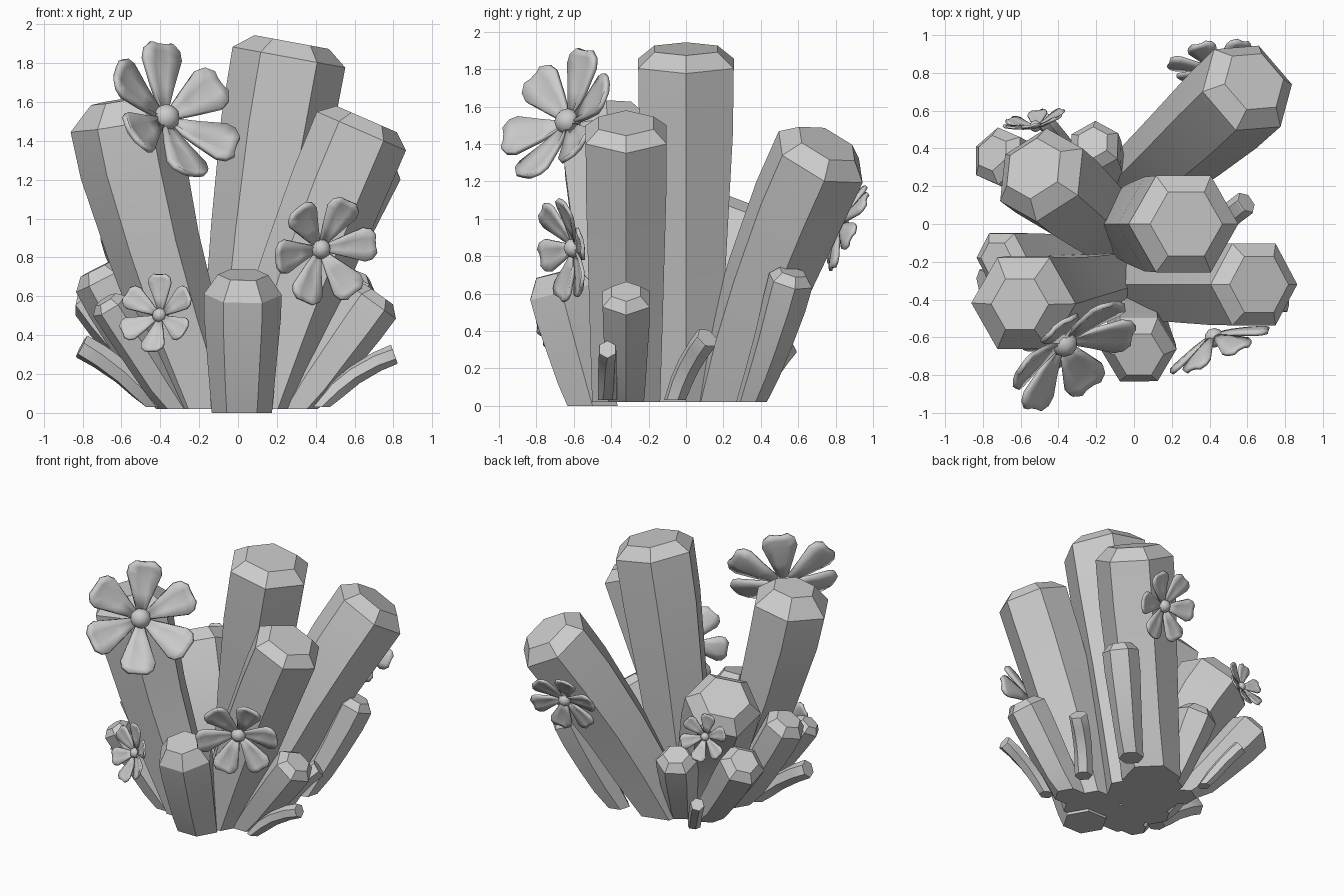
import bpy, bmesh, math
from mathutils import Vector as V

if "Cube" in bpy.data.objects:
    bpy.data.objects.remove(bpy.data.objects["Cube"])


def finish(name, bm):
    bmesh.ops.recalc_face_normals(bm, faces=bm.faces[:])
    me = bpy.data.meshes.new(name)
    bm.to_mesh(me)
    bm.free()
    ob = bpy.data.objects.new(name, me)
    bpy.context.collection.objects.link(ob)
    bpy.ops.object.select_all(action='DESELECT')
    ob.select_set(True)
    bpy.context.view_layer.objects.active = ob
    bpy.ops.object.shade_smooth_by_angle(angle=math.radians(25))
    return ob


def crystal(name, base, end, r0, r1, phase=0, ctrl=None, cap=0.4, cap_r=0.62):
    """Six-sided prism swept along a curve, flaring upward, with a bevelled flat tip."""
    a, e = V(base), V(end)
    c = V(ctrl) if ctrl else (a + e) / 2
    ref = V((math.cos(math.radians(phase)), math.sin(math.radians(phase)), 0))
    bm = bmesh.new()
    rings = []

    def ring(p, t, r):
        u = (ref - t * ref.dot(t)).normalized()
        v = t.cross(u)
        rings.append([bm.verts.new(p + (u * math.cos(k * math.pi / 3) +
                                        v * math.sin(k * math.pi / 3)) * r) for k in range(6)])

    ring(a, V((0, 0, 1)), r0)
    for s in (0.25, 0.5, 0.8, 1.0):
        p = a * (1 - s) ** 2 + c * 2 * s * (1 - s) + e * s * s
        t = ((c - a) * (1 - s) + (e - c) * s).normalized()
        ring(p, t, r0 + (r1 - r0) * min(1, s / 0.85))
    ring(e + t * r1 * cap, t, r1 * cap_r)
    for lo, hi in zip(rings, rings[1:]):
        for k in range(6):
            j = (k + 1) % 6
            bm.faces.new((lo[k], lo[j], hi[j], hi[k]))
    bm.faces.new(rings[0][::-1])
    bm.faces.new(rings[-1])
    return finish(name, bm)


def flower(name, centre, normal, R, phase, cup=0.3):
    """Six thick creased petals around a faceted bead."""
    p, n = V(centre), V(normal).normalized()
    up = (V((0, 0, 1)) - n * n.z).normalized()
    right = up.cross(n)
    bm = bmesh.new()
    rows = [(0.1, 0.06), (0.45, 0.19), (0.8, 0.32), (0.93, 0.29), (1.02, 0.17)]
    for k in range(6):
        ang = math.radians(phase + 60 * k)
        d = right * math.cos(ang) + up * math.sin(ang)
        s = n.cross(d)
        grid = []
        for t, w in rows:
            mid = p + (d * t + n * cup * t ** 1.3) * R
            grid.append([bm.verts.new(mid + (s * w * f + n * 0.06 * (abs(f) - 0.5)) * R)
                         for f in (-1, -0.4, 0.4, 1)])
        for lo, hi in zip(grid, grid[1:]):
            for i in range(3):
                bm.faces.new((lo[i], lo[i + 1], hi[i + 1], hi[i]))
    ob = finish(name + "_petals", bm)
    m = ob.modifiers.new("thickness", 'SOLIDIFY')
    m.thickness = 0.07 * R
    m.offset = 0
    bm = bmesh.new()
    bmesh.ops.create_icosphere(bm, subdivisions=2, radius=0.19 * R)
    for v in bm.verts:
        v.co += p + n * 0.05 * R
    finish(name + "_bead", bm)


# Main large crystals
crystal("tall_centre_crystal", (0.0, 0, 0.02), (0.262, 0, 1.83), 0.2, 0.295, 0,
        (0.1, 0, 0.95), 0.27, 0.66)
crystal("front_left_crystal", (-0.16, -0.32, 0.02), (-0.585, -0.42, 1.49), 0.19, 0.28, 0,
        (-0.5, -0.4, 0.97), 0.43, 0.55)
crystal("front_right_crystal", (0.1, -0.32, 0.02), (0.635, -0.32, 1.45), 0.21, 0.25, 0,
        (0.33, -0.32, 0.75), 0.27, 0.68)
crystal("back_right_crystal", (0.03, 0.22, 0.02), (0.6, 0.72, 1.33), 0.2, 0.27, 15,
        (0.27, 0.41, 0.68), 0.32, 0.66)
crystal("back_left_crystal", (-0.16, 0.0, 0.02), (-0.49, 0.26, 0.95), 0.2, 0.265, 25,
        (-0.27, 0.08, 0.53), 0.36, 0.65)
crystal("front_stub_crystal", (0.02, -0.5, 0.0), (0.025, -0.665, 0.61), 0.155, 0.2, 0,
        (0.02, -0.585, 0.3), 0.52, 0.65)

# Medium crystals around the cluster
crystal("left_crystal", (-0.3, -0.16, 0.02), (-0.7, -0.18, 0.69), 0.12, 0.15, 0,
        (-0.54, -0.17, 0.38))
crystal("rear_left_crystal", (-0.28, 0.16, 0.02), (-0.72, 0.36, 0.6), 0.11, 0.16, 30,
        (-0.54, 0.27, 0.34), 0.35)
crystal("rear_crystal", (-0.12, 0.22, 0.02), (-0.21, 0.41, 0.52), 0.1, 0.145, 30)
crystal("rear_right_crystal", (0.32, 0.35, 0.02), (0.59, 0.56, 0.67), 0.085, 0.125, 15,
        (0.48, 0.48, 0.36))
crystal("right_crystal", (0.3, -0.32, 0.02), (0.695, -0.32, 0.57), 0.11, 0.145, 0,
        (0.5, -0.32, 0.3), 0.35)
crystal("low_left_crystal", (-0.32, -0.38, 0.02), (-0.66, -0.5, 0.55), 0.085, 0.1, 0)

# Small bent shards near the ground
crystal("shard_left", (-0.42, -0.26, 0.03), (-0.8, -0.3, 0.34), 0.06, 0.065, 30,
        (-0.57, -0.28, 0.22), 0.1, 0.95)
crystal("shard_right", (0.43, -0.42, 0.03), (0.8, -0.42, 0.3), 0.05, 0.052, 30,
        (0.58, -0.42, 0.22), 0.1, 0.95)
crystal("shard_rear_right", (0.4, -0.06, 0.03), (0.59, 0.11, 0.36), 0.06, 0.065, 15,
        (0.44, 0.0, 0.23), 0.1, 0.95)
crystal("shard_rear_left", (-0.32, 0.36, 0.03), (-0.48, 0.55, 0.31), 0.045, 0.05, 15,
        (-0.4, 0.46, 0.2), 0.1, 0.95)

# Flowers growing on the crystals
flower("large_flower", (-0.38, -0.62, 1.51), (0.56, -0.69, 0.47), 0.375, 24)
flower("front_flower", (0.42, -0.59, 0.845), (0.4, -0.88, -0.15), 0.275, 8)
flower("small_front_flower", (-0.4, -0.64, 0.5), (-0.4, -0.85, 0.25), 0.2, 30)
flower("rear_flower", (0.43, 0.82, 0.97), (-0.15, 0.88, -0.4), 0.24, 15, 0.2)
flower("small_rear_flower", (-0.52, 0.51, 0.82), (-0.2, 0.93, 0.2), 0.165, 20)
